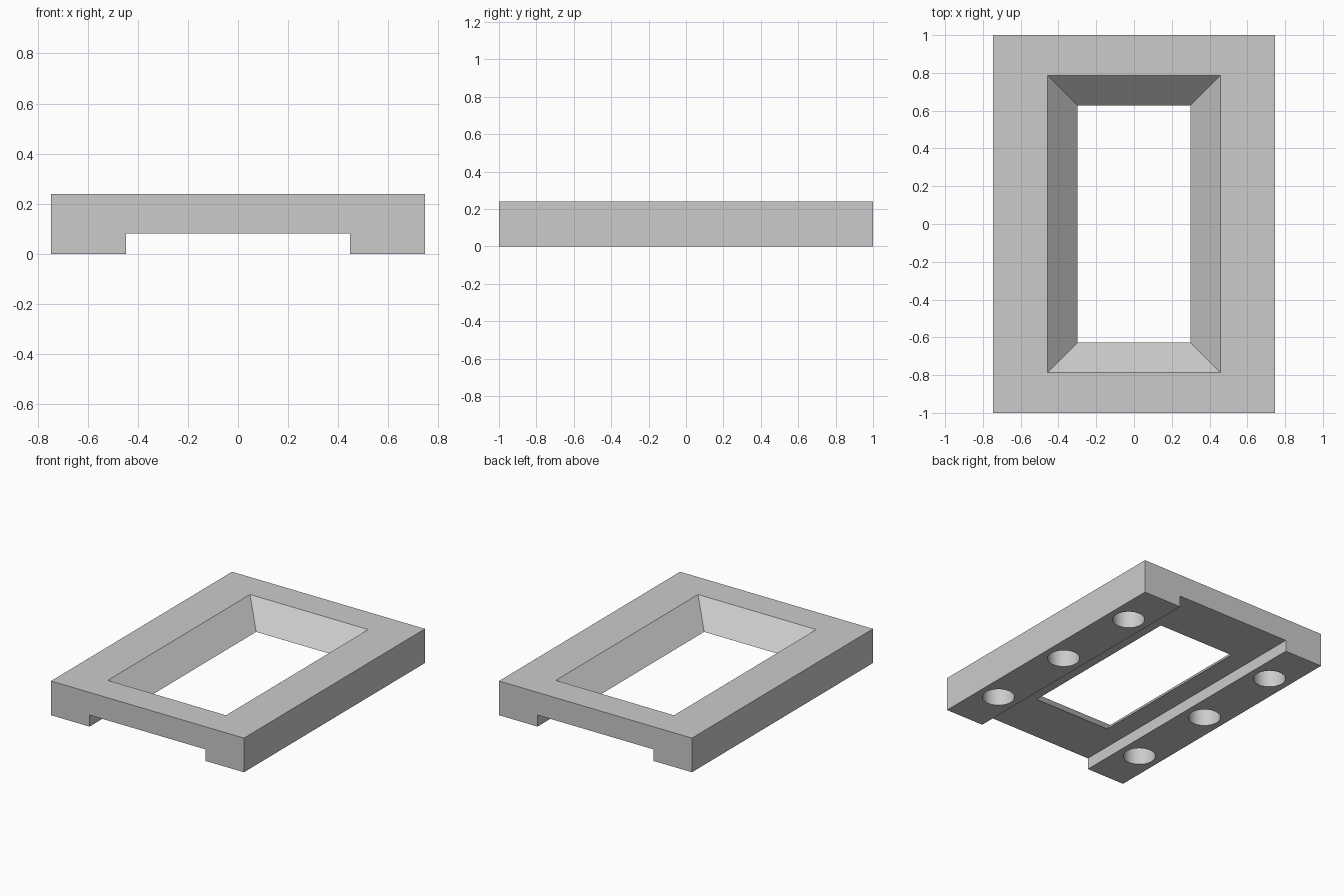
import bpy, bmesh, math
from mathutils import Matrix

if "Cube" in bpy.data.objects:
    bpy.data.objects.remove(bpy.data.objects["Cube"])

HX, HY, H = 0.746, 1.0, 0.239      # half width, half length, height
CHX, CHZ = 0.448, 0.0806           # channel half width and depth
WX, WY = 0.2985, 0.627             # window half size at its narrow lower edge


def make_object(name, bm):
    mesh = bpy.data.meshes.new(name)
    bmesh.ops.recalc_face_normals(bm, faces=bm.faces)
    bm.to_mesh(mesh)
    bm.free()
    obj = bpy.data.objects.new(name, mesh)
    bpy.context.collection.objects.link(obj)
    return obj


def frustum(name, x0, y0, z0, x1, y1, z1):
    """Box whose half sizes run from (x0, y0) at z0 to (x1, y1) at z1."""
    bm = bmesh.new()
    bmesh.ops.create_cube(bm, size=2)
    for v in bm.verts:
        hx, hy, z = (x1, y1, z1) if v.co.z > 0 else (x0, y0, z0)
        v.co = (v.co.x * hx, v.co.y * hy, z)
    return make_object(name, bm)


def cut(target, cutter):
    cutter.hide_render = True
    mod = target.modifiers.new(cutter.name, 'BOOLEAN')
    mod.operation = 'DIFFERENCE'
    mod.solver = 'EXACT'
    mod.object = cutter
    bpy.context.view_layer.objects.active = target
    bpy.ops.object.modifier_apply(modifier=mod.name)
    bpy.data.objects.remove(cutter)


# Frame slab
frame = frustum("window_frame", HX, HY, 0, HX, HY, H)

# Channel along the underside
cut(frame, frustum("channel_cutter", CHX, 1.1, -0.1, CHX, 1.1, CHZ))

# Window with 45 degree walls, widening upwards
e = 0.04
d = H - CHZ + e
cut(frame, frustum("window_cutter", WX - e, WY - e, CHZ - e, WX + d, WY + d, H + e))

# Three blind round holes under each rail
R, DEPTH = 0.104, 0.17
bm = bmesh.new()
for x in (-0.597, 0.597):
    for y in (-0.657, 0, 0.657):
        bmesh.ops.create_cone(bm, cap_ends=True, segments=64, radius1=R, radius2=R,
                              depth=DEPTH + 0.1,
                              matrix=Matrix.Translation((x, y, (DEPTH - 0.1) / 2)))
cut(frame, make_object("hole_cutter", bm))

# Grey material and smooth hole walls
grey = bpy.data.materials.new("light_grey")
grey.diffuse_color = (0.6, 0.6, 0.6, 1)
grey.use_nodes = True
grey.node_tree.nodes["Principled BSDF"].inputs["Base Color"].default_value = grey.diffuse_color
frame.data.materials.clear()
frame.data.materials.append(grey)
for p in frame.data.polygons:
    p.material_index = 0
bpy.ops.object.select_all(action='DESELECT')
frame.select_set(True)
bpy.context.view_layer.objects.active = frame
bpy.ops.object.shade_smooth_by_angle(angle=math.radians(30))
